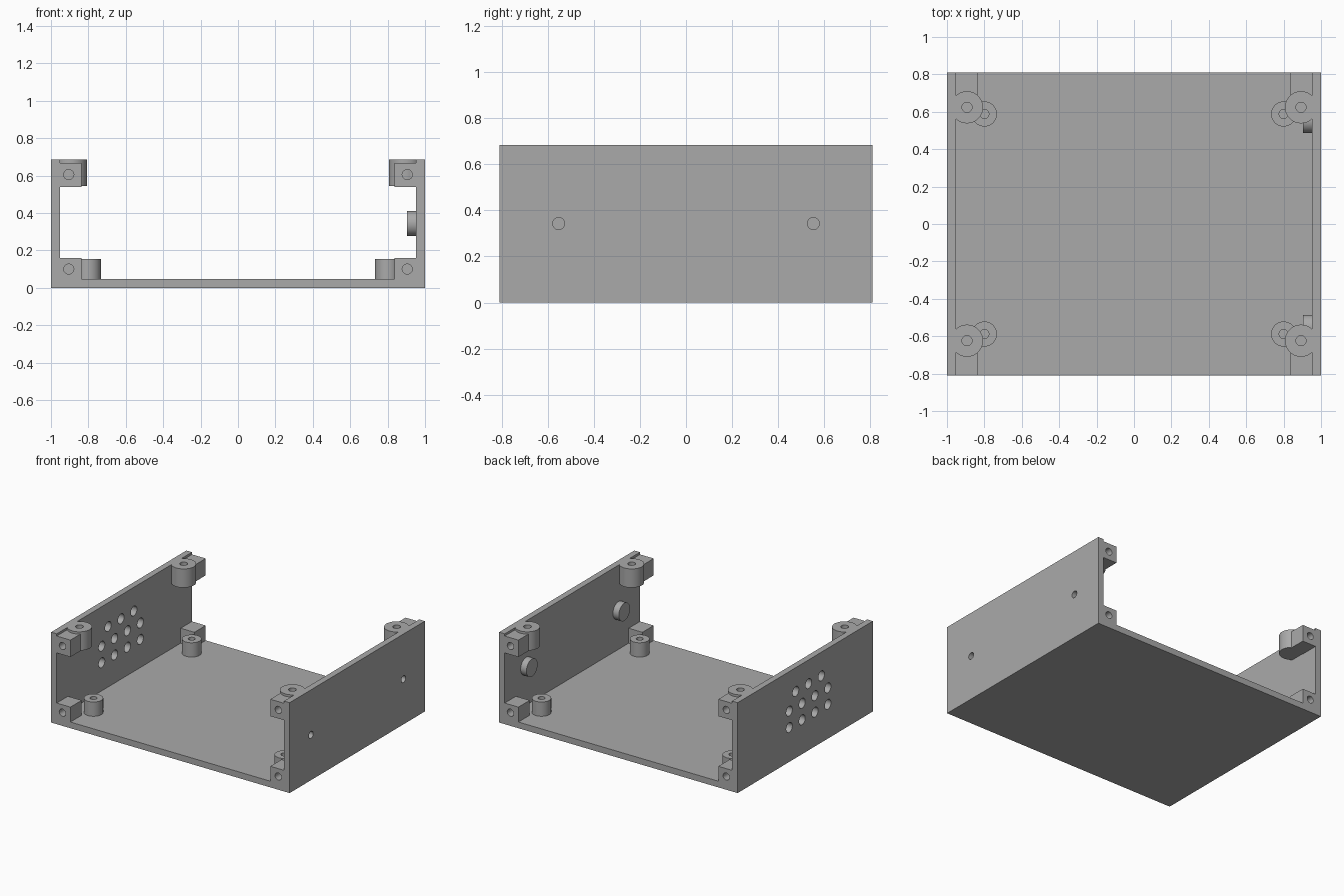
import bpy, bmesh, math
from mathutils import Matrix, Vector

cube = bpy.data.objects.get("Cube")
if cube:
    bpy.data.objects.remove(cube)

grey = bpy.data.materials.new("plain grey")
grey.use_nodes = True
grey.diffuse_color = (0.4, 0.4, 0.4, 1)
grey.node_tree.nodes["Principled BSDF"].inputs["Base Color"].default_value = (0.4, 0.4, 0.4, 1)

W, D, H, T = 1.0, 0.81, 0.685, 0.047   # half width, half depth, height, thickness


def make(name, bm):
    mesh = bpy.data.meshes.new(name)
    bmesh.ops.recalc_face_normals(bm, faces=bm.faces)
    bm.to_mesh(mesh)
    bm.free()
    mesh.materials.append(grey)
    ob = bpy.data.objects.new(name, mesh)
    bpy.context.collection.objects.link(ob)
    return ob


def box(name, lo, hi):
    lo, hi = Vector(lo), Vector(hi)
    bm = bmesh.new()
    size = Matrix.Diagonal((*(hi - lo), 1))
    bmesh.ops.create_cube(bm, size=1, matrix=Matrix.Translation((lo + hi) / 2) @ size)
    return make(name, bm)


def add_rod(bm, start, end, radius):
    start, end = Vector(start), Vector(end)
    axis = end - start
    turn = axis.to_track_quat("Z", "Y").to_matrix().to_4x4()
    bmesh.ops.create_cone(bm, cap_ends=True, segments=40, radius1=radius, radius2=radius,
                          depth=axis.length, matrix=Matrix.Translation((start + end) / 2) @ turn)


def rod(name, start, end, radius):
    bm = bmesh.new()
    add_rod(bm, start, end, radius)
    return make(name, bm)


def drill(ob, holes):
    # Cut every (start, end, radius) hole from the part
    bm = bmesh.new()
    for hole in holes:
        add_rod(bm, *hole)
    cutter = make(ob.name + "_cutter", bm)
    mod = ob.modifiers.new("holes", "BOOLEAN")
    mod.operation, mod.solver, mod.object = "DIFFERENCE", "EXACT", cutter
    bpy.context.view_layer.update()
    graph = bpy.context.evaluated_depsgraph_get()
    cut = bpy.data.meshes.new_from_object(ob.evaluated_get(graph))
    ob.modifiers.clear()
    ob.data = cut
    bpy.data.objects.remove(cutter)


# Floor and side walls
box("floor", (-W, -D, 0), (W, D, T))
vent_wall = box("vent_wall", (-W, -D, T), (-W + T, D, H))
screw_wall = box("screw_wall", (W - T, -D, T), (W, D, H))

# Vent holes, in staggered rows
pitch, rows = 0.154, ((0.505, 3), (0.385, 4), (0.26, 4))
drill(vent_wall, [((-W - 0.1, y, z), (-W + 0.1, y, z), 0.037)
                  for z, n in rows
                  for y in [-0.04 + (i - (n - 1) / 2) * pitch for i in range(n)]])

# Blind screw holes with round pads inside the wall
pad_z, pad_y = 0.343, 0.553
wall_holes = []
for s, place in ((-1, "front"), (1, "back")):
    y = s * pad_y
    hole = ((W + 0.1, y, pad_z), (W - 0.075, y, pad_z), 0.026)
    wall_holes.append(hole)
    pad = rod(place + "_wall_pad", (W - T, y, pad_z), (W - 0.096, y, pad_z), 0.067)
    drill(pad, [hole])
drill(screw_wall, wall_holes)

# Corner fittings: panel blocks, lid bosses and board standoffs
for sx, side in ((-1, "right"), (1, "left")):
    for sy, end in ((-1, "front"), (1, "back")):
        tag = end + "_" + side
        for level, z0, z1, zh in (("lower", T, 0.16, 0.1), ("upper", 0.54, 0.668, 0.605)):
            xs = sorted((sx * (W - T), sx * 0.838))
            ys = sorted((sy * D, sy * 0.675))
            block = box(f"{level}_{tag}_block", (xs[0], ys[0], z0), (xs[1], ys[1], z1))
            x = sx * 0.905
            drill(block, [((x, sy * (D + 0.1), zh), (x, sy * 0.705, zh), 0.027)])

        x, y = sx * 0.893, sy * 0.624
        boss = rod(tag + "_lid_boss", (x, y, 0.543), (x, y, H), 0.086)
        drill(boss, [((x, y, H + 0.1), (x, y, 0.57), 0.027)])

        x, y = sx * 0.8, sy * 0.588
        post = rod(tag + "_standoff", (x, y, T), (x, y, 0.155), 0.067)
        drill(post, [((x, y, 0.3), (x, y, 0.06), 0.024)])

# Smooth round sides, sharp rims
bpy.ops.object.select_all(action="DESELECT")
for ob in bpy.context.scene.objects:
    if ob.type == "MESH":
        ob.select_set(True)
        bpy.context.view_layer.objects.active = ob
bpy.ops.object.shade_smooth_by_angle(angle=math.radians(30))
